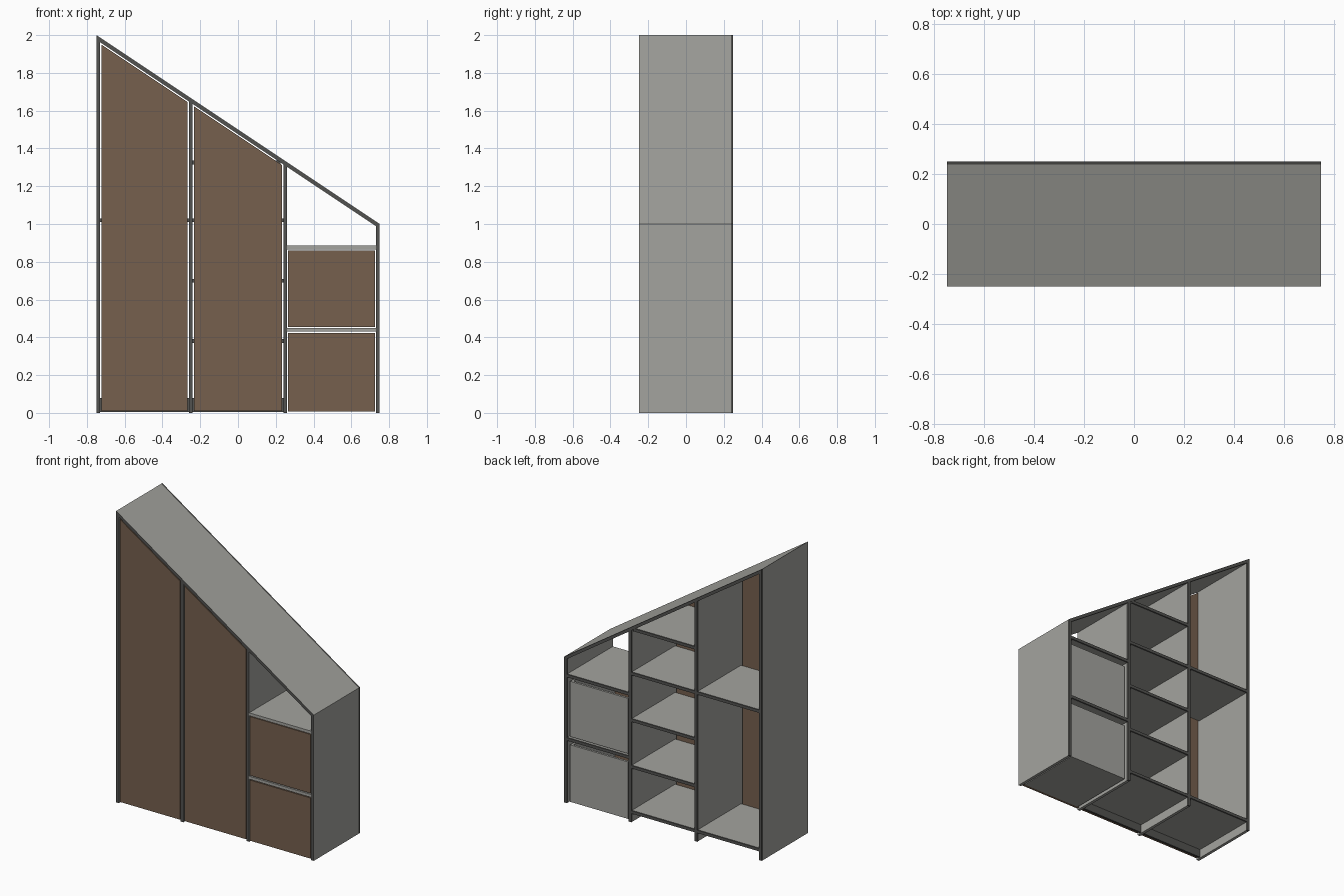
import bpy, bmesh

if "Cube" in bpy.data.objects:
    bpy.data.objects.remove(bpy.data.objects["Cube"])


def material(name, rgb):
    m = bpy.data.materials.new(name)
    m.diffuse_color = (*rgb, 1)
    m.use_nodes = True
    m.node_tree.nodes["Principled BSDF"].inputs["Base Color"].default_value = m.diffuse_color
    return m


GREY = material("light grey board", (0.37, 0.37, 0.345))
DARK = material("dark grey edging", (0.085, 0.085, 0.08))
BROWN = material("brown wood", (0.18, 0.117, 0.076))

FRONT, BACK, T = -0.25, 0.25, 0.02
BAND = 0.012                      # depth of the dark edging at the back


def roof(x):
    """Height of the sloping top at x."""
    return 2.0 - (x + 0.75) / 1.5


def prism(name, pts, ys, mats, dark_rule=None):
    """Extrude an x-z outline through the given y stations."""
    bm = bmesh.new()
    rings = [[bm.verts.new((x, y, z)) for x, z in pts] for y in ys]
    n = len(pts)
    bm.faces.new(rings[0])
    bm.faces.new(rings[-1][::-1])
    for a, b in zip(rings, rings[1:]):
        for i in range(n):
            j = (i + 1) % n
            bm.faces.new((a[j], a[i], b[i], b[j]))
    bmesh.ops.recalc_face_normals(bm, faces=bm.faces)
    if dark_rule:
        for f in bm.faces:
            f.material_index = int(dark_rule(f))
    me = bpy.data.meshes.new(name)
    bm.to_mesh(me)
    bm.free()
    for m in mats:
        me.materials.append(m)
    ob = bpy.data.objects.new(name, me)
    bpy.context.collection.objects.link(ob)
    return ob


def edged(f):
    return abs(f.normal.y) > 0.9 or f.calc_center_median().y > BACK - BAND


def back_edged(f):
    return f.calc_center_median().y > BACK - BAND


def rect(x0, x1, z0, z1):
    return [(x0, z0), (x1, z0), (x1, z1), (x0, z1)]


def under(x0, x1, z0, gap=0.0):
    """Outline from z0 up to the sloping top."""
    return [(x0, z0), (x1, z0), (x1, roof(x1) - gap), (x0, roof(x0) - gap)]


STATIONS = (FRONT, BACK - BAND, BACK)
SHELF_Y = (FRONT + T + 0.005, BACK - BAND, BACK)

# Sloping top
prism("sloping_top", [(-0.75, 2.0), (0.75, 1.0), (0.75, 0.976), (-0.75, 1.976)],
      STATIONS, [GREY, DARK], edged)

# Side walls and dividers
for name, x0 in (("left_side", -0.75), ("left_divider", -0.26),
                 ("right_divider", 0.24), ("right_side", 0.73)):
    prism(name, under(x0, x0 + T, 0, 0.012), STATIONS, [GREY, DARK], edged)

# Shelves and raised bottoms
bays = {"left": (-0.73, -0.26, (0.07, 1.02)),
        "middle": (-0.24, 0.24, (0.07, 0.38, 0.70, 1.02, 1.325))}
for bay, (x0, x1, heights) in bays.items():
    for i, z in enumerate(heights):
        end = 0.225 if z > 1.3 else x1
        prism(f"{bay}_shelf_{i}", rect(x0, end, z - T / 2, z + T / 2),
              SHELF_Y, [GREY, DARK], edged)
    # Plinth behind the door and the door itself
    prism(f"{bay}_plinth", rect(x0, x1, 0.005, 0.06), (-0.228, -0.215), [DARK])
    prism(f"{bay}_door", under(x0 + 0.007, x1 - 0.007, 0.01, 0.032),
          (FRONT + 0.002, FRONT + T), [BROWN])

# Drawer bay: top shelf and middle rail
prism("drawer_bay_top", rect(0.26, 0.73, 0.865, 0.885), STATIONS, [GREY, DARK], back_edged)
prism("drawer_bay_rail", rect(0.26, 0.73, 0.43, 0.45), STATIONS, [GREY, DARK], back_edged)

# Drawers: brown front and an open grey box
for name, z0, z1 in (("lower", 0.008, 0.424), ("upper", 0.456, 0.86)):
    prism(f"{name}_drawer_front", rect(0.265, 0.725, z0, z1), (FRONT + 0.002, FRONT + T), [BROWN])
    top = z1 - 0.025
    prism(f"{name}_drawer_bottom", rect(0.275, 0.715, z0, z0 + 0.012), (FRONT + T, 0.235), [GREY])
    prism(f"{name}_drawer_back", rect(0.275, 0.715, z0 + 0.012, top), (0.22, 0.235), [GREY])
    for side, x in (("left", 0.275), ("right", 0.70)):
        prism(f"{name}_drawer_{side}_wall", rect(x, x + 0.015, z0 + 0.012, top),
              (FRONT + T, 0.22), [GREY])
